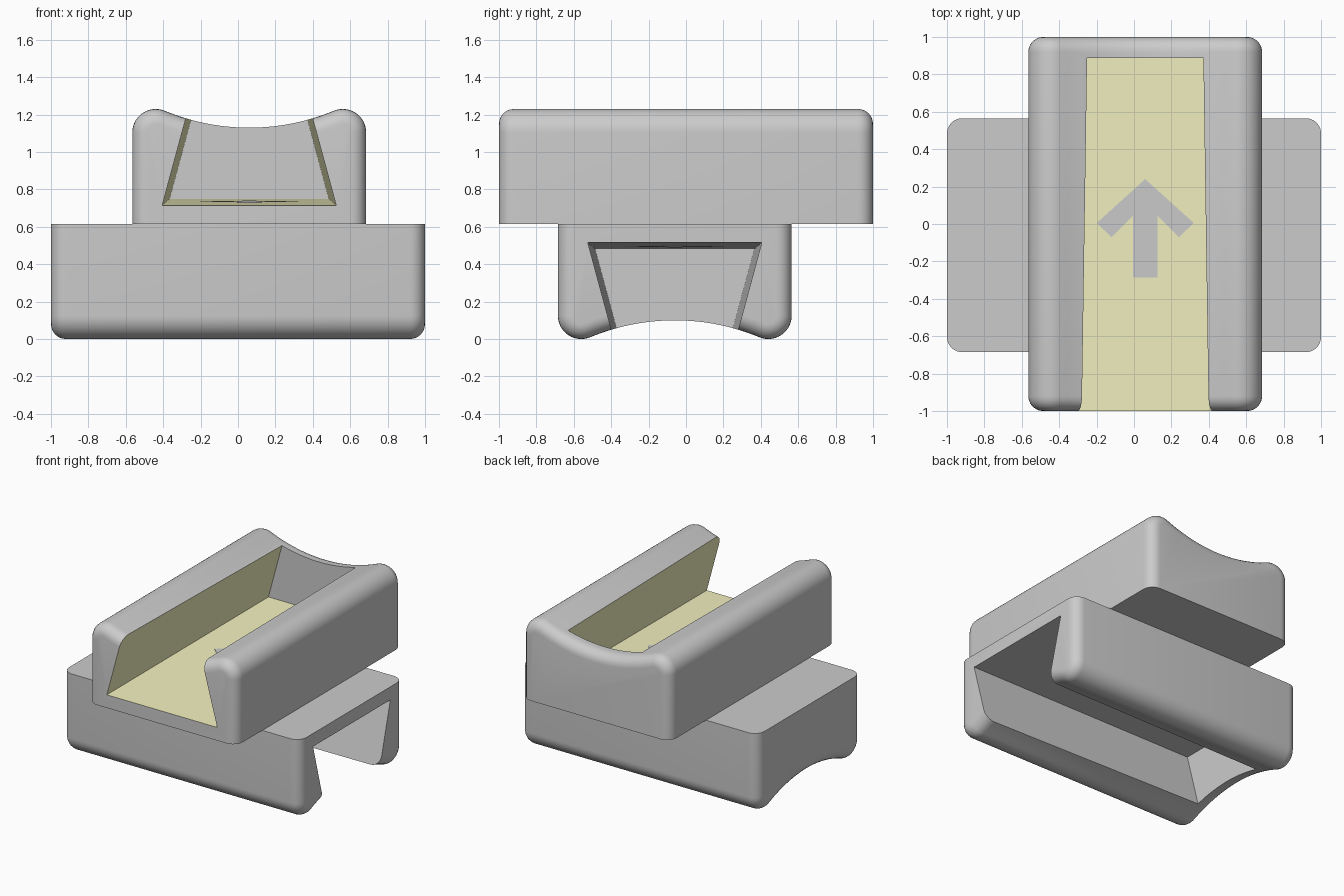
import bpy, bmesh
from math import sin, cos, pi, atan2
from mathutils import Matrix, Vector

if "Cube" in bpy.data.objects:
    bpy.data.objects.remove(bpy.data.objects["Cube"])

HALF_W, BASE, TOP, DIP = 0.625, 0.615, 1.23, 1.13
R_FIL, R_ARC, R_END = 0.125, 1.175, 0.08
SLOPE = 0.0185

yellow = bpy.data.materials.new("pale_yellow")
yellow.diffuse_color = (0.9, 0.88, 0.52, 1)
yellow.use_nodes = True
yellow.node_tree.nodes["Principled BSDF"].inputs["Base Color"].default_value = yellow.diffuse_color


def make_object(name, verts, faces):
    me = bpy.data.meshes.new(name)
    bm = bmesh.new()
    vs = [bm.verts.new(v) for v in verts]
    for f in faces:
        bm.faces.new([vs[i] for i in f])
    bmesh.ops.recalc_face_normals(bm, faces=bm.faces)
    bm.to_mesh(me)
    bm.free()
    ob = bpy.data.objects.new(name, me)
    bpy.context.collection.objects.link(ob)
    return ob


def profile():
    """Half outline as (x, z, normal x, normal z), mirrored to a full one."""
    cx, cz = HALF_W - R_FIL, TOP - R_FIL
    end = pi - atan2(DIP + R_ARC - cz, -cx) + pi / 2 - pi / 2
    end = atan2(DIP + R_ARC - cz, -cx)          # tangent to the hollow
    right = [(HALF_W, BASE, 1, 0)]
    for i in range(15):
        a = end * i / 14
        right.append((cx + R_FIL * cos(a), cz + R_FIL * sin(a), cos(a), sin(a)))
    amax = atan2(cx, DIP + R_ARC - cz)
    for i in range(11, 0, -1):
        a = amax * i / 12
        right.append((R_ARC * sin(a), DIP + R_ARC * (1 - cos(a)), -sin(a), cos(a)))
    mid = [(0, DIP, 0, 1)]
    left = [(-x, z, -nx, nz) for x, z, nx, nz in reversed(right)]
    return right + mid + left


def loop_faces(n, rings):
    faces = [tuple(range(n)), tuple(range((rings - 1) * n, rings * n))]
    for r in range(rings - 1):
        for i in range(n):
            j = (i + 1) % n
            faces.append((r * n + i, r * n + j, (r + 1) * n + j, (r + 1) * n + i))
    return faces


def make_half(prefix, matrix, coloured):
    # rounded body: outline lofted lengthwise with filleted ends
    prof = profile()
    angs = [pi / 2 * i / 6 for i in range(7)]
    stations = [(-1 + R_END * (1 - sin(a)), R_END * (1 - cos(a))) for a in reversed(angs)]
    stations += [(-y, d) for y, d in reversed(stations)]
    verts = [(x - nx * d, y, z - nz * d) for y, d in stations for x, z, nx, nz in prof]
    body = make_object(prefix + "_slotted_block", verts, loop_faces(len(prof), len(stations)))

    # tapered dovetail slot, open at one end
    ring = []
    for y, w in ((-1.1, 0.467), (0.888, 0.425)):
        z = 0.7335 + SLOPE * y
        t = w - 0.27 * (1.4 - z)
        ring += [(-w, y, z), (w, y, z), (t, y, 1.4), (-t, y, 1.4)]
    cutter = make_object(prefix + "_slot_cutter", ring, loop_faces(4, 2))
    cutter.hide_render = True
    for ob in (body, cutter):
        ob.data.materials.append(None)
        if coloured:
            ob.data.materials.append(yellow)
    if coloured:
        for p in cutter.data.polygons:
            if abs(p.normal.y) < 0.5:
                p.material_index = 1
    mod = body.modifiers.new("slot", 'BOOLEAN')
    mod.operation, mod.solver, mod.object = 'DIFFERENCE', 'EXACT', cutter
    bpy.ops.object.select_all(action='DESELECT')
    body.select_set(True)
    bpy.context.view_layer.objects.active = body
    bpy.ops.object.modifier_apply(modifier="slot")
    bpy.ops.object.shade_smooth_by_angle(angle=0.5)
    bpy.data.objects.remove(cutter)

    # direction arrow lying on the slot floor
    side = [(0.26, 0.005), (0.18, -0.07), (0.065, 0.045), (0.065, -0.285)]
    pts = [(0, 0.24)] + side + [(-x, y) for x, y in reversed(side)]
    av = [(x, y, 0.7335 + SLOPE * y + h) for h in (-0.004, 0.002) for x, y in pts]
    arrow = make_object(prefix + "_direction_arrow", av, loop_faces(len(pts), 2))
    for ob in (body, arrow):
        ob.matrix_world = matrix


shift = Matrix.Translation((0.06, 0, 0))
# lower half is the upper one turned over about a diagonal
turn = Matrix.Translation((0, 0, TOP)) @ Matrix.Rotation(pi, 4, Vector((1, -1, 0)))
make_half("upper", shift, True)
make_half("lower", turn @ shift, False)
